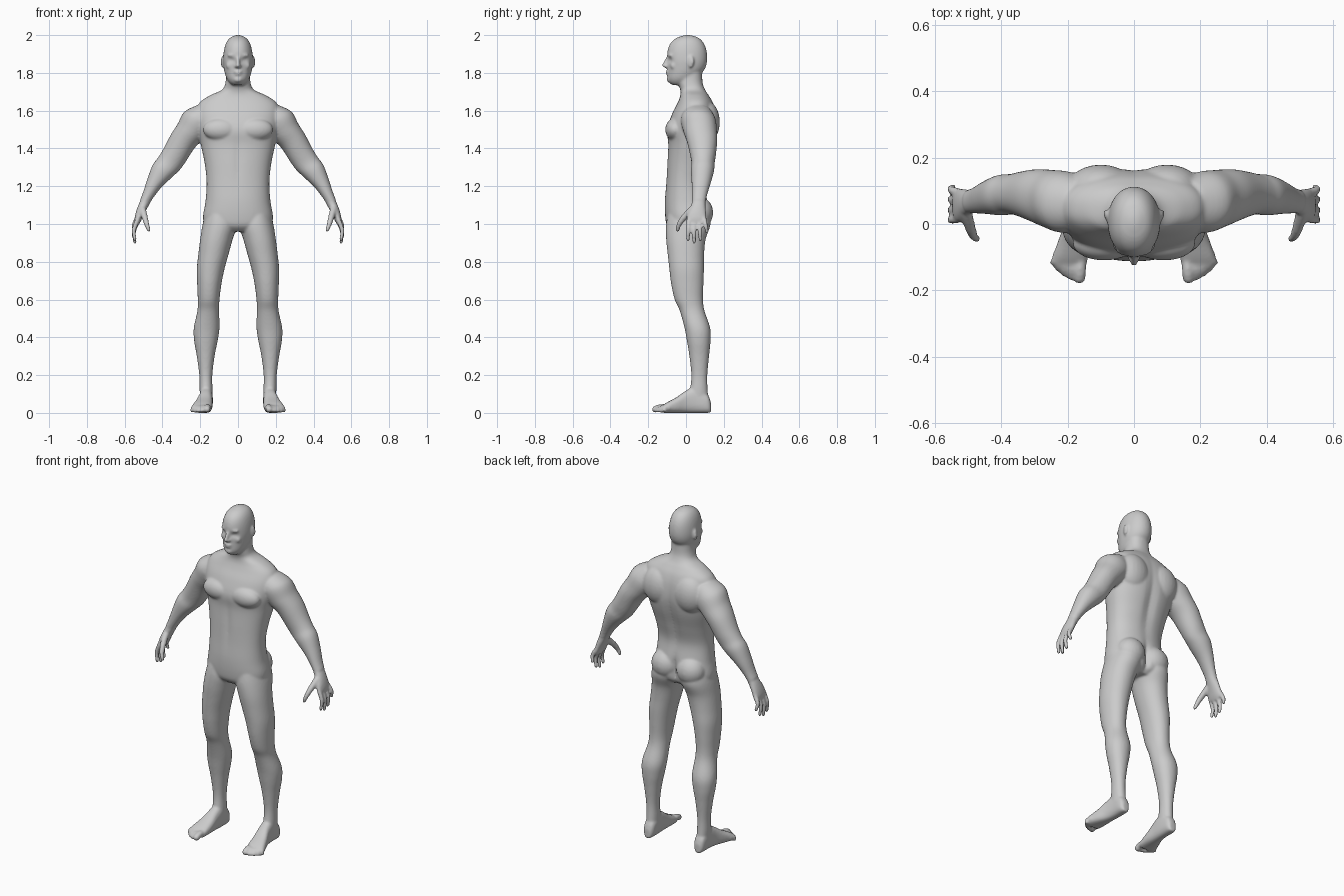
import bpy, bmesh, math
from mathutils import Vector, Matrix

bm = bmesh.new()
X, Y, Z = Vector((1, 0, 0)), Vector((0, 1, 0)), Vector((0, 0, 1))


def spline(rows, steps=5):
    """Catmull-Rom interpolation of a list of tuples."""
    out = []
    for i in range(len(rows) - 1):
        a, b, c, d = (rows[max(0, min(len(rows) - 1, i + k))] for k in (-1, 0, 1, 2))
        for s in range(steps):
            t = s / steps
            out.append(tuple(0.5 * (2 * q + (r - p) * t + (2 * p - 5 * q + 4 * r - w) * t * t
                                    + (3 * q - p - 3 * r + w) * t ** 3)
                             for p, q, r, w in zip(a, b, c, d)))
    return out + [rows[-1]]


def loft(rings, u, v, power=2.2, n=40):
    """Closed skin over superellipse rings (cx, cy, cz, ru, rv)."""
    loops = []
    for cx, cy, cz, ru, rv in spline(rings):
        loop = []
        for k in range(n):
            a = 2 * math.pi * k / n
            c, s = math.cos(a), math.sin(a)
            c = math.copysign(abs(c) ** (2 / power), c)
            s = math.copysign(abs(s) ** (2 / power), s)
            loop.append(bm.verts.new(Vector((cx, cy, cz)) + u * ru * c + v * rv * s))
        loops.append(loop)
    for a, b in zip(loops, loops[1:]):
        for k in range(n):
            bm.faces.new((a[k], a[(k + 1) % n], b[(k + 1) % n], b[k]))
    bm.faces.new(loops[0])
    bm.faces.new(loops[-1])
    return [w for loop in loops for w in loop]


def blob(centre, radii, tilt=0.0):
    m = Matrix.Translation(centre) @ Matrix.Rotation(tilt, 4, 'Z') @ Matrix.Diagonal((*radii, 1))
    bmesh.ops.create_uvsphere(bm, u_segments=24, v_segments=16, radius=1, matrix=m)


def digit(points):
    """Finger or toe: overlapping balls along a path of (x, y, z, radius)."""
    for x, y, z, r in spline(points, 6):
        bmesh.ops.create_icosphere(bm, subdivisions=2, radius=r, matrix=Matrix.Translation((x, y, z)))


def push(verts, centre, size, offset):
    """Soft local displacement."""
    for w in verts:
        d = sum(((w.co[i] - centre[i]) / size[i]) ** 2 for i in range(3))
        w.co += Vector(offset) * math.exp(-d)


# leg: z, inner x, outer x, front y, back y
leg = [(1.08, .02, .165, -.09, .12), (1.0, .005, .187, -.105, .13), (.92, .028, .2, -.105, .104),
       (.84, .05, .21, -.097, .096), (.76, .072, .218, -.088, .095), (.68, .088, .216, -.078, .092),
       (.6, .098, .213, -.06, .09), (.54, .1, .215, -.033, .098), (.45, .098, .234, -.008, .128),
       (.38, .108, .232, .005, .13), (.3, .124, .218, .018, .122), (.2, .136, .205, .028, .113),
       (.12, .135, .203, .02, .115), (.05, .134, .2, 0, .122)]
loft([((i + o) / 2, (f + b) / 2, z, (o - i) / 2, (b - f) / 2) for z, i, o, f, b in leg], X, Y, 2.1)

# foot: y, inner x, outer x, top z
foot = [(.132, .15, .185, .055), (.112, .136, .2, .1), (.05, .133, .203, .135), (0, .135, .21, .118),
        (-.05, .135, .228, .083), (-.1, .138, .245, .056), (-.125, .144, .244, .04)]
loft([((i + o) / 2, y, h / 2, (o - i) / 2, h / 2) for y, i, o, h in foot], X, Z, 2.6)

# toes: base x, tip x, tip y, radius
for bx, tx, ty, r in [(.16, .164, -.162, .019), (.185, .19, -.157, .013), (.204, .21, -.147, .0125),
                      (.22, .228, -.133, .012), (.234, .243, -.115, .0115)]:
    digit([(bx, -.09, .026, r), (bx * .5 + tx * .5, ty * .5 - .055, .028, r), (tx, ty, r, r)])

# arm: x, z, y, thickness, depth
arm = [(.16, 1.6, .06, .06, .07), (.205, 1.55, .065, .09, .092), (.25, 1.49, .075, .08, .088),
       (.293, 1.437, .085, .072, .08), (.335, 1.365, .09, .068, .068), (.365, 1.32, .09, .066, .061),
       (.4, 1.28, .087, .061, .061), (.443, 1.215, .08, .043, .05), (.475, 1.155, .072, .031, .04),
       (.495, 1.115, .068, .027, .036)]
palm = [(.485, 1.13, .069, .026, .034), (.505, 1.09, .064, .025, .04), (.522, 1.05, .057, .022, .05),
        (.532, 1.02, .056, .018, .053), (.537, 1.0, .056, .012, .046)]
across = Vector((.87, 0, .5))
for part in (arm, palm):
    loft([(x, y, z, t, d) for x, z, y, t, d in part], across, Y, 2.1)

# fingers: base y, tip y, base z, tip z
for by, ty, bz, tz in [(.014, .01, 1.02, .918), (.042, .043, 1.015, .905),
                       (.07, .077, 1.015, .918), (.096, .111, 1.03, .96)]:
    digit([(.532, by, bz, .0135), (.551, (by + ty) / 2, (bz + tz) / 2, .0125), (.546, ty, tz, .0105)])
digit([(.505, .03, 1.075, .02), (.492, -.015, 1.03, .017), (.482, -.038, .995, .0135), (.472, -.044, .968, .011)])

# chest, shoulder blade and buttock masses
blob((.09, -.058, 1.5), (.095, .052, .06))
blob((.1, .11, 1.54), (.1, .069, .11))
blob((.083, .068, 1.06), (.085, .076, .085))

# ear, brow, cheek
blob((.081, .024, 1.858), (.009, .02, .032), -.35)
blob((.03, -.082, 1.893), (.028, .014, .009), .25)
blob((.042, -.066, 1.838), (.022, .018, .02))

# mirror the side parts
copy = bmesh.ops.duplicate(bm, geom=bm.verts[:] + bm.edges[:] + bm.faces[:])["geom"]
for w in copy:
    if isinstance(w, bmesh.types.BMVert):
        w.co.x *= -1

# torso and neck: z, half width, front y, back y
torso = [(1.82, .062, -.035, .085), (1.75, .066, -.042, .088), (1.71, .085, -.03, .102),
         (1.68, .15, -.03, .122), (1.64, .205, -.045, .145), (1.58, .222, -.075, .162),
         (1.5, .213, -.1, .168), (1.42, .197, -.095, .155), (1.32, .176, -.1, .125),
         (1.22, .166, -.105, .102), (1.12, .172, -.112, .115), (1.04, .185, -.11, .125),
         (.99, .175, -.1, .115), (.96, .14, -.07, .08)]
skin = loft([(0, (f + b) / 2, z, w, (b - f) / 2) for z, w, f, b in torso], X, Y, 2.3, 64)
push(skin, (0, .14, 1.38), (.03, .08, .2), (0, -.014, 0))
push(skin, (0, .12, 1.04), (.02, .08, .07), (0, -.03, 0))
push(skin, (0, -.1, 1.33), (.02, .05, .12), (0, .006, 0))

# head: z, half width, front y, back y
head = [(2.0, .012, -.005, .025), (1.986, .042, -.048, .066), (1.96, .062, -.08, .092),
        (1.92, .074, -.097, .108), (1.87, .079, -.1, .112), (1.83, .076, -.097, .104),
        (1.8, .07, -.097, .085), (1.77, .06, -.097, .06), (1.748, .045, -.088, .03),
        (1.735, .03, -.07, .01)]
skin = loft([(0, (f + b) / 2, z, w, (b - f) / 2) for z, w, f, b in head], X, Y, 2.1, 64)
for s in (1, -1):
    push(skin, (s * .033, -.09, 1.867), (.02, .04, .014), (0, .014, 0))

# nose, lips, chin
digit([(0, -.093, 1.885, .009), (0, -.107, 1.86, .01), (0, -.117, 1.84, .011)])
blob((0, -.104, 1.835), (.019, .014, .01))
blob((0, -.093, 1.806), (.024, .015, .007))
blob((0, -.092, 1.793), (.021, .014, .007))
blob((0, -.083, 1.765), (.026, .02, .017))

bmesh.ops.recalc_face_normals(bm, faces=bm.faces[:])
mesh = bpy.data.meshes.new("body")
bm.to_mesh(mesh)
bm.free()
body = bpy.data.objects.new("body", mesh)
bpy.context.collection.objects.link(body)
bpy.context.view_layer.objects.active = body
body.select_set(True)

# fuse everything into one smooth skin
fuse = body.modifiers.new("fuse", 'REMESH')
fuse.mode = 'VOXEL'
fuse.voxel_size = .0065
fuse.use_smooth_shade = True
relax = body.modifiers.new("relax", 'SMOOTH')
relax.factor = .5
relax.iterations = 6
for name in ("fuse", "relax"):
    bpy.ops.object.modifier_apply(modifier=name)
